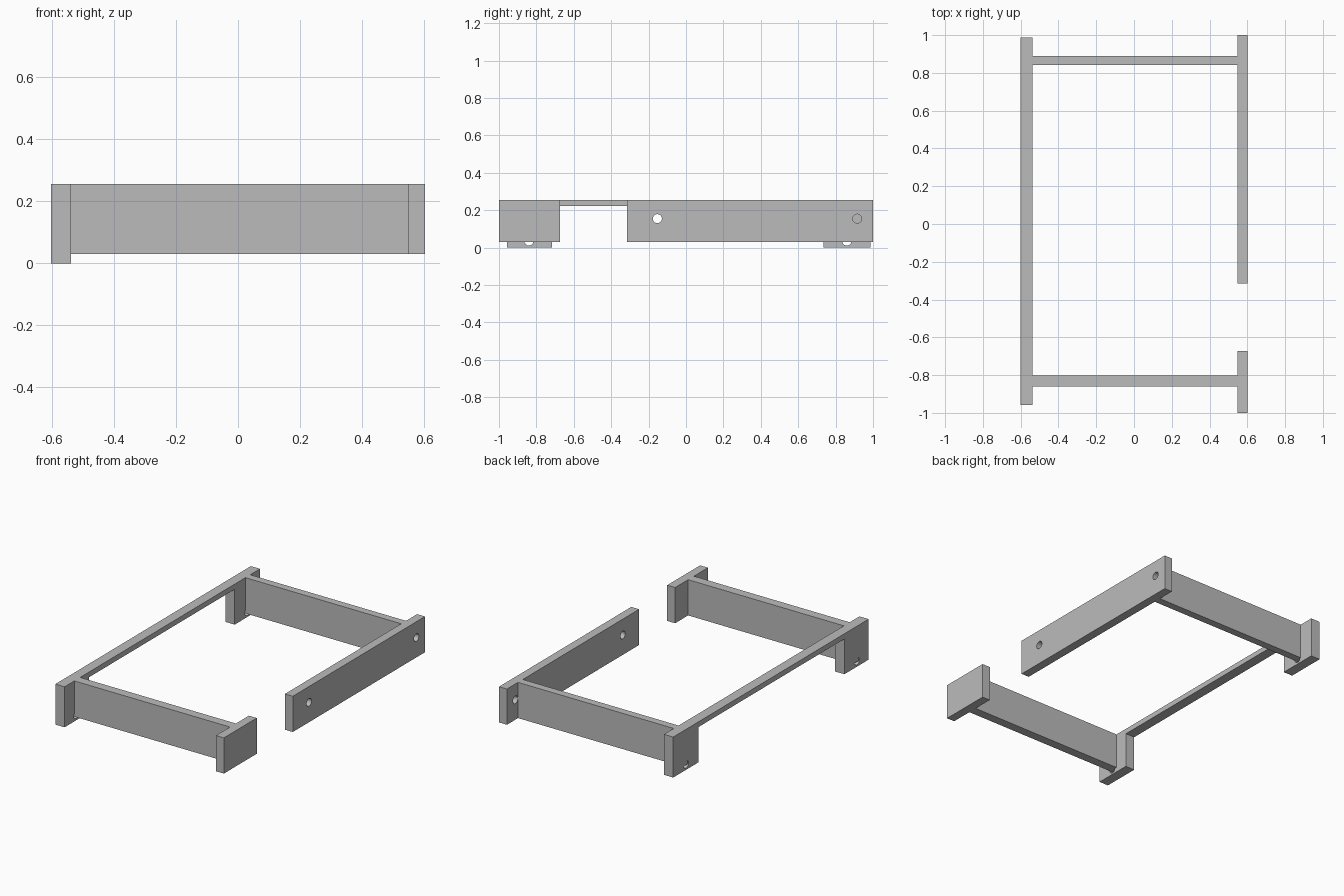
import bpy
import math

cube = bpy.data.objects.get("Cube")
if cube:
    bpy.data.objects.remove(cube, do_unlink=True)

grey = bpy.data.materials.new("plain_grey")
grey.use_nodes = True
colour = (0.5, 0.5, 0.5, 1)
grey.diffuse_color = colour
grey.node_tree.nodes["Principled BSDF"].inputs["Base Color"].default_value = colour


def box(name, x, y, z):
    """Box from (low, high) ranges on each axis."""
    bpy.ops.mesh.primitive_cube_add(size=1, location=[sum(r) / 2 for r in (x, y, z)])
    ob = bpy.context.object
    ob.name = name
    ob.scale = [r[1] - r[0] for r in (x, y, z)]
    bpy.ops.object.transform_apply(location=False, rotation=False, scale=True)
    ob.data.materials.append(grey)
    return ob


def drill(ob, y, z, radius=0.024):
    """Round hole through a board along x."""
    bpy.ops.mesh.primitive_cylinder_add(vertices=32, radius=radius, depth=0.3,
                                        location=(ob.location.x, y, z),
                                        rotation=(0, math.pi / 2, 0))
    cutter = bpy.context.object
    cutter.name = "hole_cutter"
    cutter.data.materials.append(grey)
    cutter.hide_render = True
    bpy.context.view_layer.objects.active = ob
    mod = ob.modifiers.new("hole", "BOOLEAN")
    mod.operation = "DIFFERENCE"
    mod.solver = "EXACT"
    mod.object = cutter
    bpy.ops.object.modifier_apply(modifier=mod.name)
    bpy.data.objects.remove(cutter, do_unlink=True)


TOP, BASE = 0.255, 0.03
RIGHT, LEFT = (-0.602, -0.538), (0.547, 0.602)

# Right side: two feet joined by a thin top rail
front_foot = box("right_front_foot", RIGHT, (-0.957, -0.716), (0, TOP))
back_foot = box("right_back_foot", RIGHT, (0.735, 0.987), (0, TOP))
box("right_top_rail", RIGHT, (-0.716, 0.735), (0.222, TOP))
drill(front_foot, -0.84, 0.035)
drill(back_foot, 0.86, 0.035)

# Left side: short front board, gap, long back board
box("left_front_board", LEFT, (-1, -0.673), (BASE, TOP))
long_board = box("left_back_board", LEFT, (-0.315, 1), (BASE, TOP))
drill(long_board, -0.153, 0.155)
drill(long_board, 0.915, 0.155)

# Cross boards, tenoned into the right feet
for name, y in (("front_cross_board", (-0.86, -0.802)),
                ("back_cross_board", (0.842, 0.89))):
    box(name, (-0.601, 0.547), y, (BASE, TOP))
